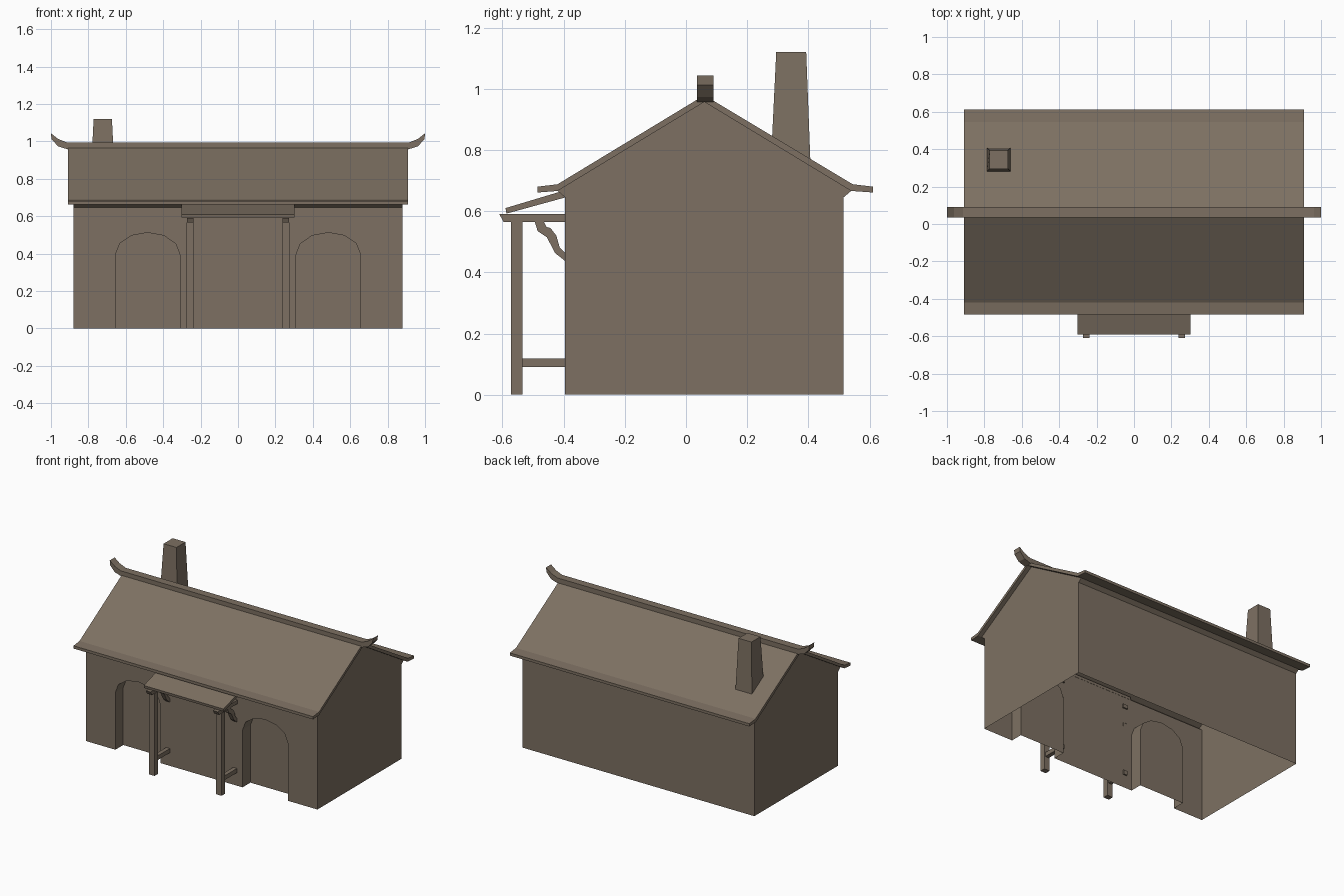
import bpy, bmesh, math

if "Cube" in bpy.data.objects:
    bpy.data.objects.remove(bpy.data.objects["Cube"])

brown = bpy.data.materials.new("weathered brown")
brown.diffuse_color = (0.205, 0.163, 0.122, 1)
brown.use_nodes = True
brown.node_tree.nodes["Principled BSDF"].inputs["Base Color"].default_value = brown.diffuse_color


def finish(name, bm):
    """Weld, orient and turn a bmesh into a named object."""
    bmesh.ops.remove_doubles(bm, verts=bm.verts, dist=0.0005)
    bmesh.ops.recalc_face_normals(bm, faces=bm.faces)
    mesh = bpy.data.meshes.new(name)
    bm.to_mesh(mesh)
    bm.free()
    mesh.materials.append(brown)
    ob = bpy.data.objects.new(name, mesh)
    bpy.context.collection.objects.link(ob)
    return ob


def polygon(bm, points):
    return bm.faces.new([bm.verts.new(p) for p in points])


def extrude(name, profile, place, a, b):
    """Solid prism: a 2D profile swept from a to b; place maps (u, v, depth) to xyz."""
    bm = bmesh.new()
    polygon(bm, [place(u, v, a) for u, v in profile])
    polygon(bm, [place(u, v, b) for u, v in profile])
    for p, q in zip(profile, profile[1:] + profile[:1]):
        polygon(bm, [place(*p, a), place(*q, a), place(*q, b), place(*p, b)])
    return finish(name, bm)


def along_x(u, v, d):
    return (d, u, v)


def along_y(u, v, d):
    return (u, d, v)


# House walls: open-bottomed shell with two arched niches in the front
W, FRONT, BACK, MID = 0.88, -0.395, 0.515, 0.06
EAVE, NICHE = 0.645, -0.31
bm = bmesh.new()


def arch(cx):
    curve = [(cx - 0.172 * math.cos(math.pi * i / 6),
              0.395 + 0.117 * math.sin(math.pi * i / 6)) for i in range(7)]
    return [(cx - 0.172, 0)] + curve + [(cx + 0.172, 0)]


outline = [(-W, 0)] + arch(-0.483) + arch(0.483) + [(W, 0), (W, EAVE), (-W, EAVE)]
polygon(bm, [(x, FRONT, z) for x, z in outline])
for cx in (-0.483, 0.483):
    pts = arch(cx)
    polygon(bm, [(x, NICHE, z) for x, z in pts])
    for (x0, z0), (x1, z1) in zip(pts, pts[1:]):
        polygon(bm, [(x0, FRONT, z0), (x1, FRONT, z1), (x1, NICHE, z1), (x0, NICHE, z0)])
polygon(bm, [(W, BACK, 0), (-W, BACK, 0), (-W, BACK, EAVE), (W, BACK, EAVE)])
for y, out in ((FRONT, -0.025), (BACK, 0.025)):      # flared cornice under the eaves
    polygon(bm, [(-W, y, EAVE), (W, y, EAVE), (W, y + out, 0.666), (-W, y + out, 0.666)])
for x in (-W, W):                                    # gable ends
    polygon(bm, [(x, FRONT, 0), (x, BACK, 0), (x, BACK, EAVE), (x, BACK + 0.025, 0.666),
                 (x, MID, 0.96), (x, FRONT - 0.025, 0.666), (x, FRONT, EAVE)])
finish("walls", bm)

# Main roof with flattened eaves
roof = [(-0.485, 0.68), (-0.42, 0.688), (MID, 0.979), (0.545, 0.688), (0.612, 0.68),
        (0.612, 0.661), (0.54, 0.666), (MID, 0.957), (-0.42, 0.666), (-0.485, 0.661)]
extrude("main_roof", roof, along_x, -0.91, 0.91)

# Ridge beam with upturned ends
top = [(0.915, 0.994), (0.962, 1.013), (1.0, 1.043)]
low = [(0.997, 1.012), (0.962, 0.973), (0.91, 0.957)]
half = top + low
ridge = half + [(-x, z) for x, z in reversed(half)]
extrude("ridge_beam", ridge, along_y, 0.036, 0.09)

# Tapered chimney, its base following the roof slope
bm = bmesh.new()
bmesh.ops.create_cube(bm, size=2)
for v in bm.verts:
    up = v.co.z > 0
    r = 0.049 if up else 0.063
    z = 1.12 if up else (0.755 if v.co.y > 0 else 0.83)
    v.co = (-0.723 + v.co.x * r, 0.344 + v.co.y * r, z)
finish("chimney", bm)

# Porch roof: sloping slab
extrude("porch_roof", [(-0.587, 0.592), (-0.59, 0.61), (-0.41, 0.664), (-0.394, 0.664),
                       (-0.394, 0.645)], along_x, -0.303, 0.303)

# Porch frames, one on each side
post = [(-0.572, 0), (-0.535, 0), (-0.535, 0.566), (-0.572, 0.566)]
beam = [(-0.597, 0.565), (-0.385, 0.565), (-0.385, 0.59), (-0.61, 0.59)]
rail = [(-0.54, 0.09), (-0.385, 0.09), (-0.385, 0.119), (-0.54, 0.119)]
bracket = [(-0.495, 0.566), (-0.485, 0.535), (-0.455, 0.515), (-0.428, 0.463),
           (-0.39, 0.433), (-0.39, 0.458), (-0.413, 0.482), (-0.424, 0.52),
           (-0.443, 0.545), (-0.456, 0.548), (-0.465, 0.566)]
for side, s in (("left", -1), ("right", 1)):
    for name, profile, w in (("post", post, 0.021), ("beam", beam, 0.018),
                             ("rail", rail, 0.014), ("bracket", bracket, 0.014)):
        c = 0.255 * s
        extrude(f"porch_{name}_{side}", profile, along_x, c - w, c + w)
